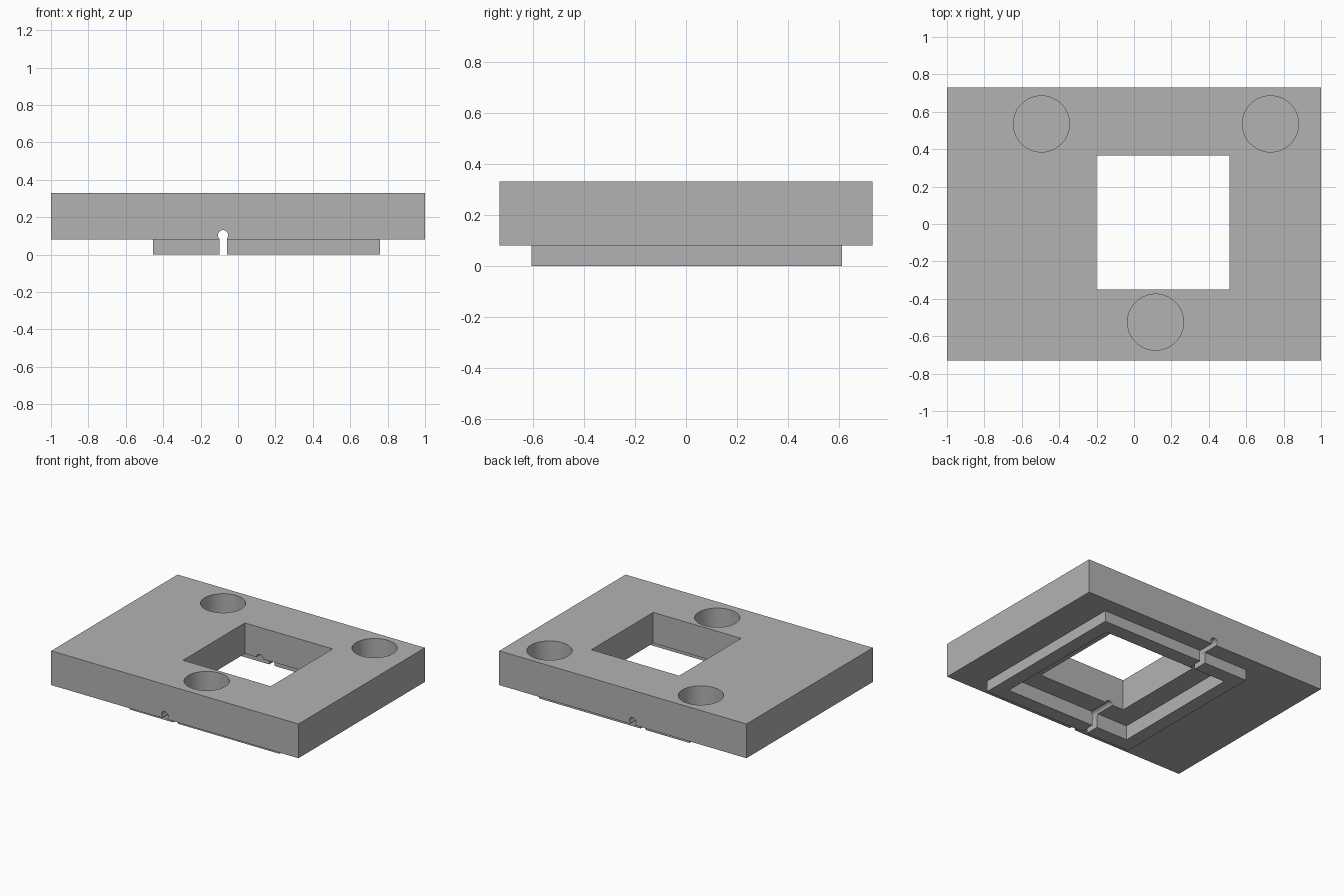
import bpy
from math import pi

cube = bpy.data.objects.get("Cube")
if cube:
    bpy.data.objects.remove(cube, do_unlink=True)

grey = bpy.data.materials.new("plain grey")
grey.use_nodes = True
colour = (0.45, 0.45, 0.45, 1)
grey.diffuse_color = colour
grey.node_tree.nodes["Principled BSDF"].inputs["Base Color"].default_value = colour


def box(name, x, y, z):
    """Box from its (low, high) range on each axis."""
    bpy.ops.mesh.primitive_cube_add(size=1, location=[sum(r) / 2 for r in (x, y, z)])
    ob = bpy.context.object
    ob.name = name
    ob.scale = [r[1] - r[0] for r in (x, y, z)]
    bpy.ops.object.transform_apply(location=True, rotation=True, scale=True)
    ob.data.materials.append(grey)
    return ob


def cylinder(name, centre, radius, depth, tilt=0):
    bpy.ops.mesh.primitive_cylinder_add(vertices=64, radius=radius, depth=depth,
                                        location=centre, rotation=(tilt, 0, 0))
    ob = bpy.context.object
    ob.name = name
    bpy.ops.object.transform_apply(location=True, rotation=True, scale=True)
    ob.data.materials.append(grey)
    return ob


def combine(target, tool, operation):
    """Apply a boolean and remove the tool."""
    mod = target.modifiers.new(operation, 'BOOLEAN')
    mod.operation = operation
    mod.solver = 'EXACT'
    mod.object = tool
    bpy.ops.object.select_all(action='DESELECT')
    bpy.context.view_layer.objects.active = target
    target.select_set(True)
    bpy.ops.object.modifier_apply(modifier=mod.name)
    bpy.data.objects.remove(tool, do_unlink=True)


# Slab with a raised rim underneath
plate = box("base_plate", (-1, 1), (-0.73, 0.73), (0.08, 0.33))
combine(plate, box("rim", (-0.455, 0.76), (-0.605, 0.61), (0, 0.2)), 'UNION')

# Recess inside the rim, then the square window through the slab
combine(plate, box("recess", (-0.355, 0.66), (-0.5, 0.505), (-0.1, 0.105)), 'DIFFERENCE')
combine(plate, box("window", (-0.2, 0.51), (-0.35, 0.365), (-0.2, 0.5)), 'DIFFERENCE')

# Keyhole-shaped cable groove from front to back
combine(plate, box("groove_slot", (-0.1, -0.06), (-1, 1), (-0.1, 0.1)), 'DIFFERENCE')
combine(plate, cylinder("groove_bore", (-0.08, 0, 0.104), 0.027, 2, pi / 2), 'DIFFERENCE')

# Three blind round pockets in the top
for x, y in ((-0.495, 0.535), (0.73, 0.535), (0.115, -0.525)):
    combine(plate, cylinder("pocket", (x, y, 0.34), 0.15, 0.4), 'DIFFERENCE')

bpy.ops.object.shade_smooth_by_angle(angle=pi / 6)
